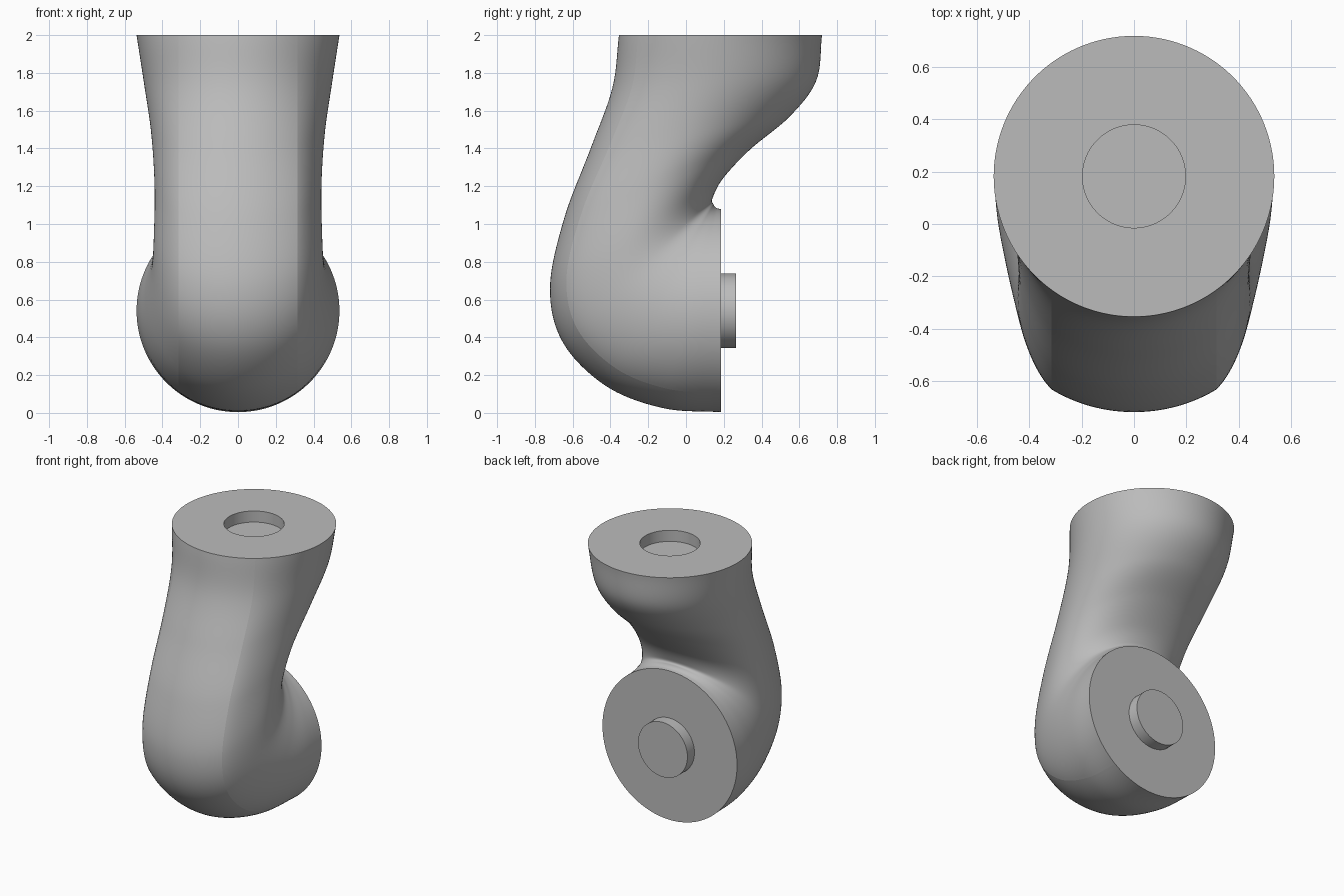
import bpy, bmesh, math
from mathutils import Vector

cube = bpy.data.objects.get("Cube")
if cube:
    bpy.data.objects.remove(cube, do_unlink=True)

grey = bpy.data.materials.new("plain_grey")
grey.use_nodes = True
grey.diffuse_color = (0.5, 0.5, 0.5, 1)
grey.node_tree.nodes["Principled BSDF"].inputs["Base Color"].default_value = (0.5, 0.5, 0.5, 1)

SIDES = 160           # points around each section
STEPS = 10            # sections between two stations
R = 0.537             # radius of both end faces
PIN_R, PIN_H = 0.197, 0.08
CREASE_STEP = round(SIDES * math.asin(0.6) / math.tau)
CREASE = CREASE_STEP * math.tau / SIDES

# Stations: outer rail (y, z), inner rail (y, z), half width
stations = [Vector(s) for s in (
    (-0.355, 2.00, 0.720, 2.000, 0.537),
    (-0.390, 1.72, 0.690, 1.760, 0.497),
    (-0.505, 1.40, 0.550, 1.570, 0.460),
    (-0.645, 1.03, 0.340, 1.395, 0.442),
    (-0.720, 0.66, 0.195, 1.240, 0.445),
    (-0.650, 0.37, 0.140, 1.135, 0.457),
    (-0.420, 0.14, 0.145, 1.105, 0.490),
    (-0.120, 0.025, 0.160, 1.086, 0.522),
    (0.185, 0.004, 0.185, 1.078, 0.537),
)]


def smooth_path(points, steps):
    """Interpolate the stations with a Catmull-Rom spline."""
    p = [points[0] * 2 - points[1]] + points + [points[-1] * 2 - points[-2]]
    out = []
    for i in range(1, len(p) - 2):
        a, b, c, d = p[i - 1:i + 3]
        for k in range(steps):
            t = k / steps
            out.append(b + (c - a) * (t / 2)
                       + (a * 2 - b * 5 + c * 4 - d) * (t * t / 2)
                       + (b * 3 - a - c * 3 + d) * (t ** 3 / 2))
    return out + [points[-1]]


def section(station):
    """Round front arc, creased into slimmer sides and back."""
    oy, oz, iy, iz, width = station
    outer, inner = Vector((0, oy, oz)), Vector((0, iy, iz))
    ring = []
    for k in range(SIDES):
        a = math.tau * k / SIDES
        fold = min(a, math.tau - a)
        t = min(max((fold - CREASE) / (math.pi / 2 - CREASE), 0), 1)
        slim = 1 - (1 - width / R) * (1 - (1 - t) ** 3)
        point = outer.lerp(inner, (1 - math.cos(a)) / 2)
        point.x = R * math.sin(a) * slim
        ring.append(point)
    return ring


def pin_ring(rim, shift):
    """Small circle concentric with an end face, moved along its axis."""
    centre = sum(rim, Vector()) / len(rim)
    return [centre + (p - centre) * (PIN_R / R) + Vector(shift) for p in rim]


# Rings run from the socket floor, through the body, to the peg tip
body = [section(s) for s in smooth_path(stations, STEPS)]
top, back = body[0], body[-1]
rings = ([pin_ring(top, (0, 0, -PIN_H)), pin_ring(top, (0, 0, 0))] + body
         + [pin_ring(back, (0, 0, 0)), pin_ring(back, (0, PIN_H, 0))])

bm = bmesh.new()
verts = [[bm.verts.new(p) for p in ring] for ring in rings]
for a, b in zip(verts, verts[1:]):
    for k in range(SIDES):
        n = (k + 1) % SIDES
        bm.faces.new((a[k], a[n], b[n], b[k]))
bm.faces.new(verts[0])
bm.faces.new(verts[-1])
bmesh.ops.recalc_face_normals(bm, faces=bm.faces)
for face in bm.faces:
    face.smooth = True

# Keep the rims and the two long creases sharp
for ring in verts[:3] + verts[-3:]:
    for k in range(SIDES):
        bm.edges.get((ring[k - 1], ring[k])).smooth = False
for a, b in zip(verts[2:-2], verts[3:-2]):
    for k in (CREASE_STEP, SIDES - CREASE_STEP):
        bm.edges.get((a[k], b[k])).smooth = False

mesh = bpy.data.meshes.new("elbow_joint")
bm.to_mesh(mesh)
bm.free()
mesh.materials.append(grey)
bpy.context.collection.objects.link(bpy.data.objects.new("elbow_joint", mesh))
